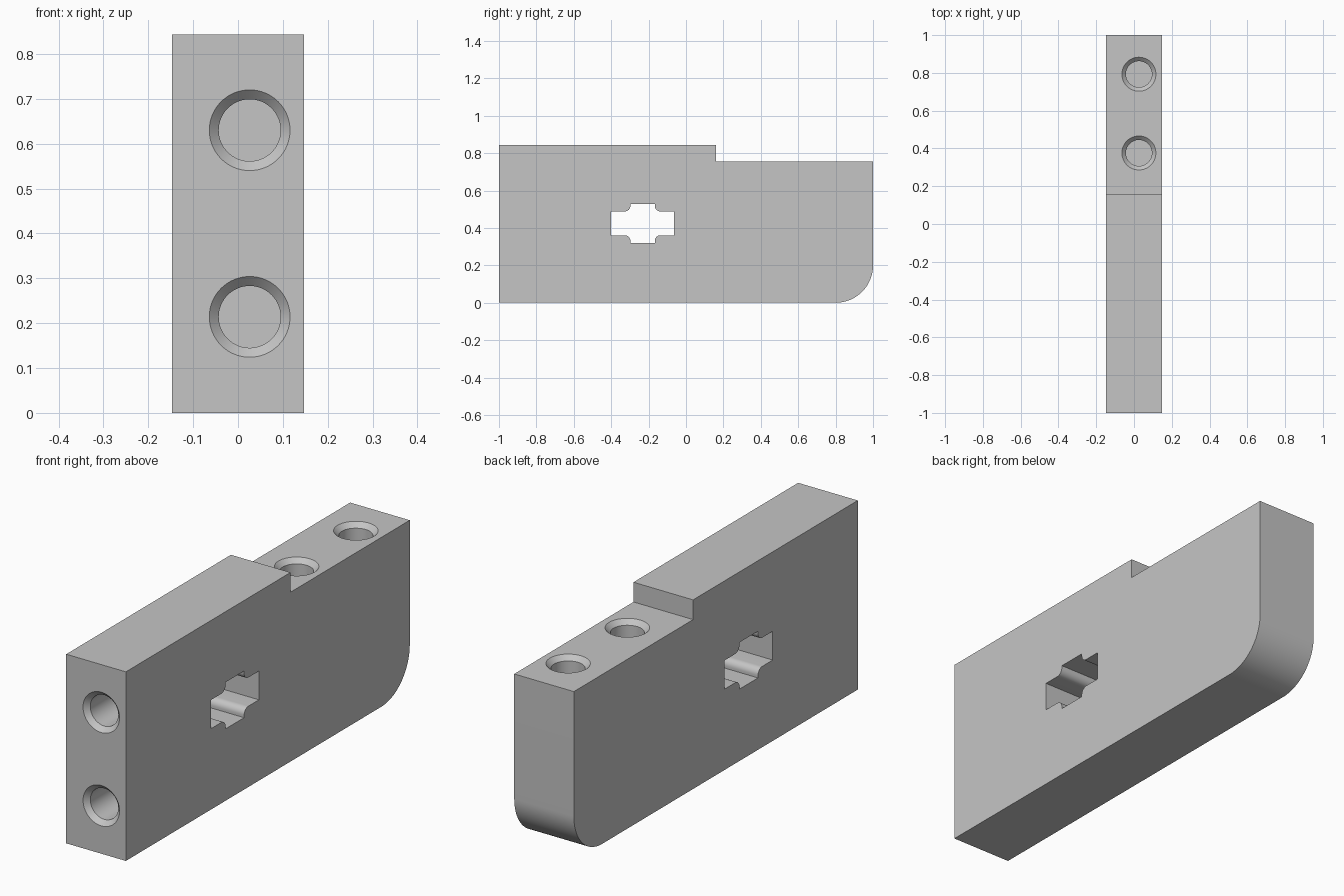
import bpy, bmesh
from math import sin, cos, pi, radians
from mathutils import Matrix, Vector

default = bpy.data.objects.get("Cube")
if default:
    bpy.data.objects.remove(default, do_unlink=True)

HALF_WIDTH, HEIGHT, STEP_Z = 0.147, 0.843, 0.755
HOLE_X, RIM_R, HOLE_R, HOLE_DEPTH = 0.026, 0.09, 0.069, 0.4

grey = bpy.data.materials.new("light_grey")
grey.use_nodes = True
colour = (0.56, 0.56, 0.56, 1)
grey.diffuse_color = colour
grey.node_tree.nodes["Principled BSDF"].inputs["Base Color"].default_value = colour


def arc(cy, cz, r, start, end, steps):
    angles = [radians(start + (end - start) * i / steps) for i in range(steps + 1)]
    return [(cy + r * cos(a), cz + r * sin(a)) for a in angles]


def finish(name, bm):
    bmesh.ops.recalc_face_normals(bm, faces=bm.faces)
    mesh = bpy.data.meshes.new(name)
    bm.to_mesh(mesh)
    bm.free()
    mesh.materials.append(grey)
    obj = bpy.data.objects.new(name, mesh)
    bpy.context.collection.objects.link(obj)
    return obj


def extrude_profile(name, points, half):
    """Extrude a y-z outline across x."""
    bm = bmesh.new()
    face = bm.faces.new([bm.verts.new((-half, y, z)) for y, z in points])
    new = bmesh.ops.extrude_face_region(bm, geom=[face])["geom"]
    verts = [g for g in new if isinstance(g, bmesh.types.BMVert)]
    bmesh.ops.translate(bm, verts=verts, vec=(2 * half, 0, 0))
    return finish(name, bm)


def hole_cutter(name, location, rotation):
    """Countersunk blind hole, drilled down along local -z."""
    bm = bmesh.new()
    over, sink, n = 0.01, RIM_R - HOLE_R, 64
    rings = []
    for r, z in ((RIM_R + over, over), (HOLE_R, -sink), (HOLE_R, -HOLE_DEPTH)):
        rings.append([bm.verts.new((r * cos(2 * pi * i / n), r * sin(2 * pi * i / n), z))
                      for i in range(n)])
    for a, b in zip(rings, rings[1:]):
        for i in range(n):
            j = (i + 1) % n
            bm.faces.new((a[i], a[j], b[j], b[i]))
    bm.faces.new(rings[0])
    bm.faces.new(rings[-1])
    bm.transform(Matrix.Translation(Vector(location)) @ rotation)
    return finish(name, bm)


# Block with a stepped top and a rounded lower back corner
outline = [(-1, 0)] + arc(0.8, 0.2, 0.2, -90, 0, 24)
outline += [(1, STEP_Z), (0.16, STEP_Z), (0.16, HEIGHT), (-1, HEIGHT)]
block = extrude_profile("block", outline, HALF_WIDTH)

# Cross-shaped slot with rounded inner corners
cy, cz, long_y, short_y, long_z, short_z, r = -0.232, 0.4245, 0.169, 0.065, 0.104, 0.064, 0.03
quarter = [(long_y, short_z)] + arc(short_y + r, short_z + r, r, 270, 180, 8) + [(short_y, long_z)]
slot = []
for sy, sz in ((1, 1), (-1, 1), (-1, -1), (1, -1)):
    part = quarter if sy * sz > 0 else quarter[::-1]
    slot += [(cy + sy * y, cz + sz * z) for y, z in part]
cutters = [extrude_profile("slot_cutter", slot, HALF_WIDTH + 0.1)]

# Two holes in the front face and two in the lowered top
for z in (0.63, 0.214):
    cutters.append(hole_cutter("front_hole_cutter", (HOLE_X, -1, z), Matrix.Rotation(pi / 2, 4, "X")))
for y in (0.793, 0.376):
    cutters.append(hole_cutter("top_hole_cutter", (HOLE_X, y, STEP_Z), Matrix.Identity(4)))

bpy.ops.object.select_all(action="DESELECT")
bpy.context.view_layer.objects.active = block
block.select_set(True)
for cutter in cutters:
    cutter.hide_render = True
    mod = block.modifiers.new("cut", "BOOLEAN")
    mod.operation, mod.solver, mod.object = "DIFFERENCE", "EXACT", cutter
    bpy.ops.object.modifier_apply(modifier=mod.name)
    bpy.data.objects.remove(cutter, do_unlink=True)

bpy.ops.object.shade_smooth_by_angle(angle=radians(30))
